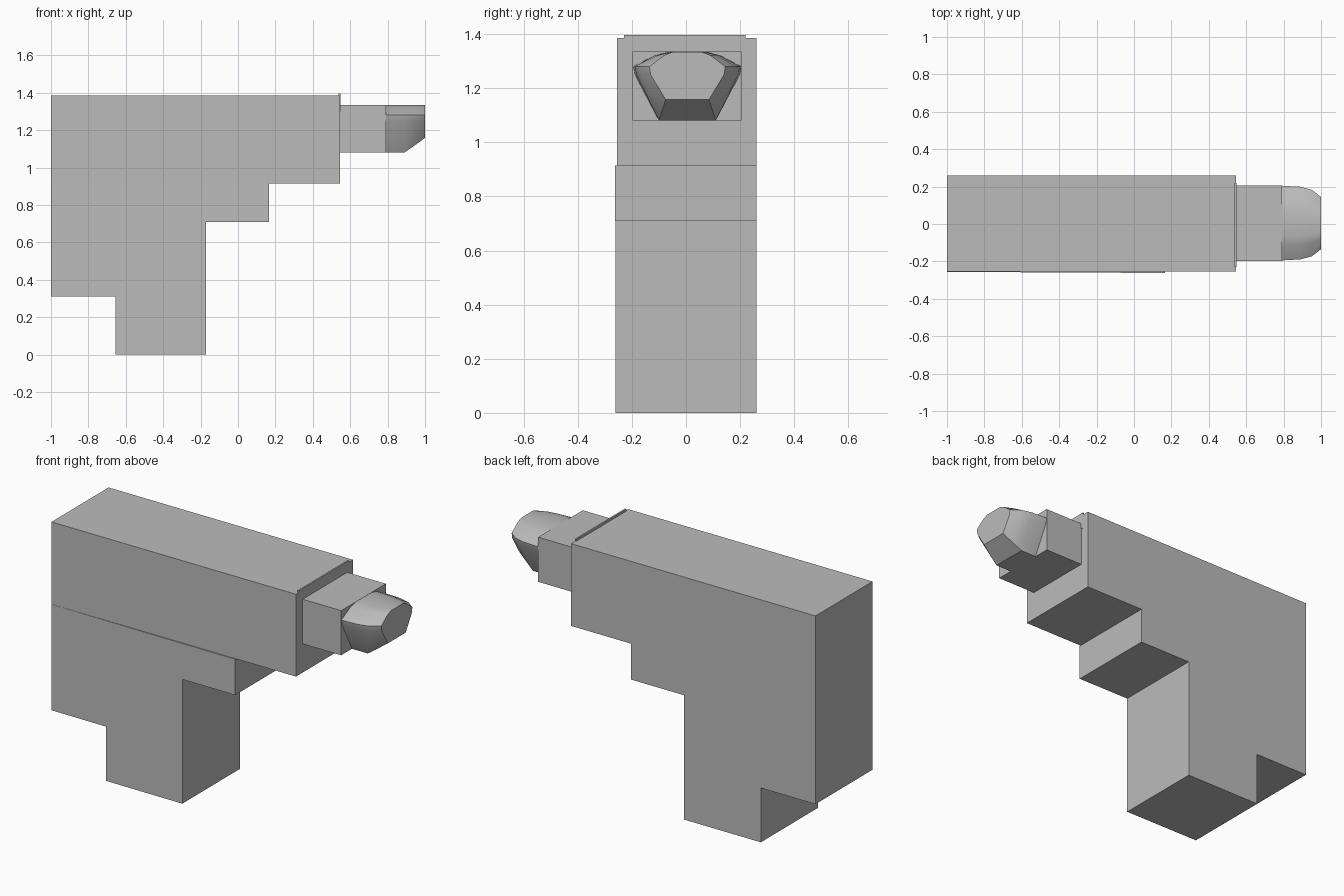
import bpy
import bmesh
import math

cube = bpy.data.objects.get("Cube")
if cube:
    bpy.data.objects.remove(cube, do_unlink=True)

grey = bpy.data.materials.new("plain grey")
grey.use_nodes = True
grey.diffuse_color = (0.5, 0.5, 0.5, 1)
grey.node_tree.nodes["Principled BSDF"].inputs["Base Color"].default_value = (0.5, 0.5, 0.5, 1)


def finish(name, bm):
    bmesh.ops.recalc_face_normals(bm, faces=bm.faces)
    mesh = bpy.data.meshes.new(name)
    bm.to_mesh(mesh)
    bm.free()
    mesh.materials.append(grey)
    obj = bpy.data.objects.new(name, mesh)
    bpy.context.collection.objects.link(obj)
    return obj


def loft(name, rings):
    """Skin a list of closed point rings and cap both ends."""
    bm = bmesh.new()
    loops = [[bm.verts.new(p) for p in ring] for ring in rings]
    count = len(loops[0])
    for a, b in zip(loops, loops[1:]):
        for i in range(count):
            j = (i + 1) % count
            bm.faces.new((a[i], a[j], b[j], b[i]))
    bm.faces.new(loops[0])
    bm.faces.new(loops[-1])
    return finish(name, bm)


def box(name, x, y, z):
    corners = [(y[0], z[0]), (y[1], z[0]), (y[1], z[1]), (y[0], z[1])]
    return loft(name, [[(px, py, pz) for py, pz in corners] for px in x])


BACK = 0.26

# Long upper body and the thin ridge at its nose
box("upper_body", (-1, 0.545), (-0.255, BACK), (0.915, 1.385))
box("nose_ridge", (0.538, 0.547), (-0.23, 0.22), (1.3, 1.397))

# Stepped lower body with the grip, its front face flaring slightly forward
profile = [(-1, 0.915), (-1, 0.31), (-0.655, 0.31), (-0.655, 0), (-0.17, 0),
           (-0.17, 0.71), (0.165, 0.71), (0.165, 0.915)]
front = [(x, -0.256 - 0.005 * (x + 1), z) for x, z in profile]
loft("lower_body_and_grip", [front, [(x, BACK, z) for x, z in profile]])

# Square neck
box("neck", (0.54, 0.79), (-0.197, 0.205), (1.08, 1.335))

# Faceted tip: x, shoulder half width, shoulder height, bottom half width, bottom height
sections = [(0.785, 0.2, 1.28, 0.105, 1.08),
            (0.89, 0.194, 1.28, 0.105, 1.08),
            (0.95, 0.178, 1.28, 0.092, 1.122),
            (1.0, 0.14, 1.28, 0.08, 1.158)]
rings = []
for x, w, zs, b, zb in sections:
    half = [(0.3 * w + 0.01, 1.334), (0.6 * w, 1.322), (w, zs),
            (w * 0.97, zs - 0.03), (b, zb)]
    ring = half + [(-y, z) for y, z in reversed(half)]
    rings.append([(x, y + 0.005, z) for y, z in ring])
tip = loft("tip", rings)

bpy.ops.object.select_all(action="DESELECT")
tip.select_set(True)
bpy.context.view_layer.objects.active = tip
bpy.ops.object.shade_smooth_by_angle(angle=math.radians(25))
